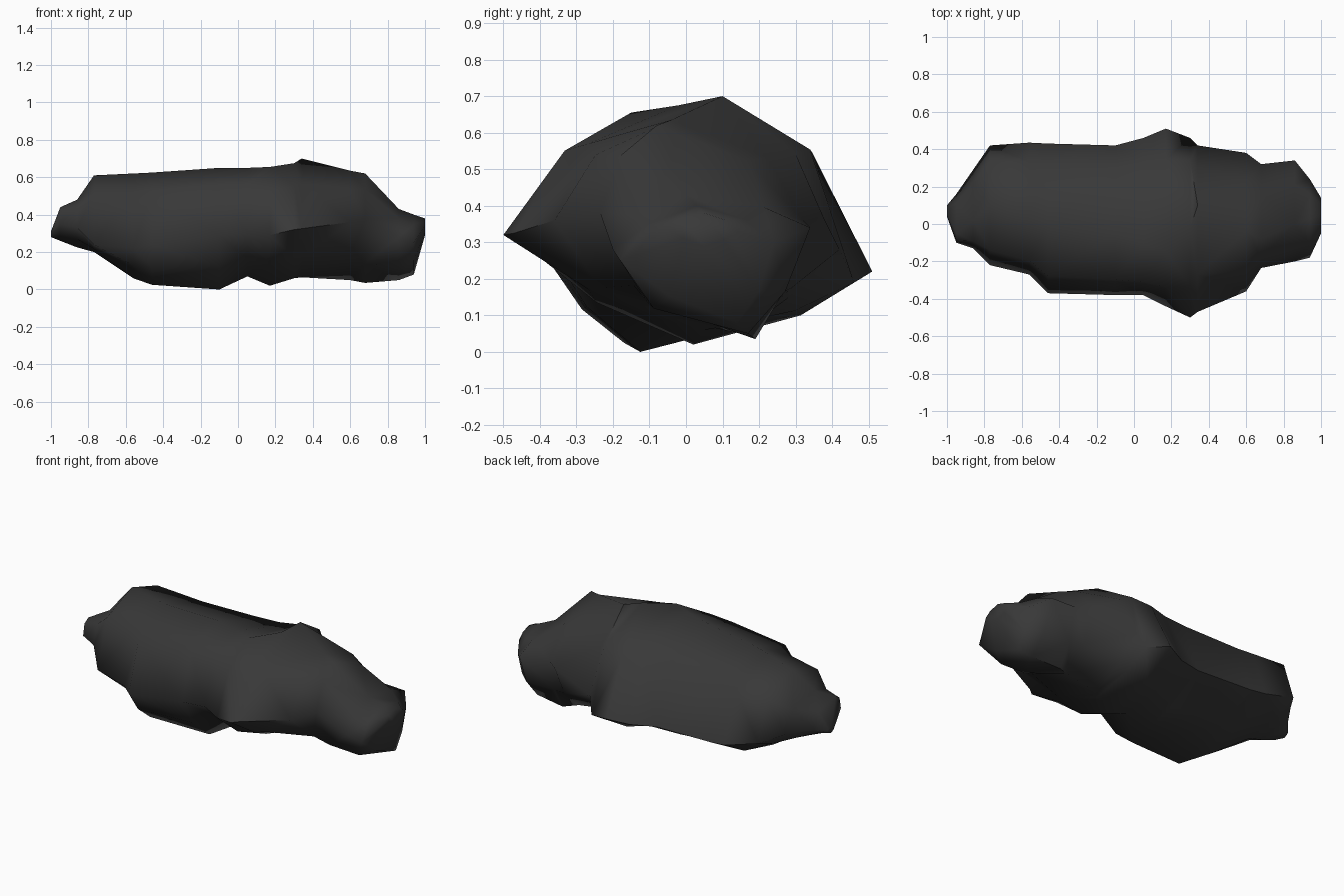
import bpy, bmesh, math
from mathutils import Vector

if "Cube" in bpy.data.objects:
    bpy.data.objects.remove(bpy.data.objects["Cube"])

# Rock slices along x: x, top (y, z), front (y, z), bottom (y, z), back (y, z)
SLICES = [
    (-1.00, .06, .31, .04, .29, .07, .28, .10, .30),
    (-0.95, -.05, .44, -.10, .35, .04, .26, .16, .32),
    (-0.86, .02, .48, -.13, .33, .05, .225, .29, .32),
    (-0.77, .10, .61, -.22, .24, .05, .20, .42, .29),
    (-0.56, .03, .62, -.27, .22, -.02, .06, .435, .23),
    (-0.46, .00, .625, -.37, .24, -.17, .025, .43, .22),
    (-0.10, -.05, .65, -.38, .29, -.125, .00, .42, .21),
    (0.05, -.10, .65, -.38, .30, .00, .07, .46, .20),
    (0.17, -.15, .655, -.44, .29, .02, .02, .51, .22),
    (0.30, -.02, .675, -.50, .32, .05, .06, .46, .19),
    (0.34, .10, .70, -.47, .325, .08, .065, .42, .28),
    (0.60, -.04, .635, -.36, .36, .15, .05, .38, .36),
    (0.68, -.08, .62, -.235, .38, .19, .035, .32, .36),
    (0.86, .00, .43, -.20, .28, .17, .05, .34, .34),
    (0.94, .03, .40, -.18, .25, .14, .08, .24, .30),
    (1.00, .05, .38, -.05, .34, .05, .29, .14, .33),
]


def ring(s):
    """Four extremes of a slice with a bulged corner point between each pair."""
    x = s[0]
    top, front, bottom, back = [Vector(s[i:i + 2]) for i in (1, 3, 5, 7)]
    right = x > 0.1                           # leaner, undercut right half
    under = 0.15 if not 0.6 < x < 0.9 else 0.4
    quarters = [
        (top, front, Vector((front.x, top.y)), 0.3 if right else 0.5),
        (front, bottom, Vector((front.x, bottom.y)), under),
        (bottom, back, Vector((back.x, bottom.y)), 0.2),
        (back, top, Vector((back.x, top.y)), 0.25 if x > 0.32 else 0.5),
    ]
    pts = []
    for a, b, corner, k in quarters:
        pts += [a, ((a + b) / 2).lerp(corner, k)]
    return [(x, p.x, p.y) for p in pts]


# Rock body lofted through the slices
bm = bmesh.new()
rings = [[bm.verts.new(p) for p in ring(s)] for s in SLICES]
for a, b in zip(rings, rings[1:]):
    n = len(a)
    for i in range(n):
        j = (i + 1) % n
        bm.faces.new((a[i], a[j], b[j], b[i]))
bm.faces.new(rings[0])
bm.faces.new(rings[-1])
bmesh.ops.triangulate(bm, faces=bm.faces[:])
bmesh.ops.recalc_face_normals(bm, faces=bm.faces[:])
mesh = bpy.data.meshes.new("rock")
bm.to_mesh(mesh)
bm.free()

rock = bpy.data.objects.new("rock", mesh)
bpy.context.collection.objects.link(rock)

# Dark stone
stone = bpy.data.materials.new("dark_stone")
stone.diffuse_color = (0.04, 0.04, 0.04, 1)
stone.use_nodes = True
stone.node_tree.nodes["Principled BSDF"].inputs["Base Color"].default_value = stone.diffuse_color
mesh.materials.append(stone)

bpy.context.view_layer.objects.active = rock
rock.select_set(True)
bpy.ops.object.shade_smooth_by_angle(angle=math.radians(70))
